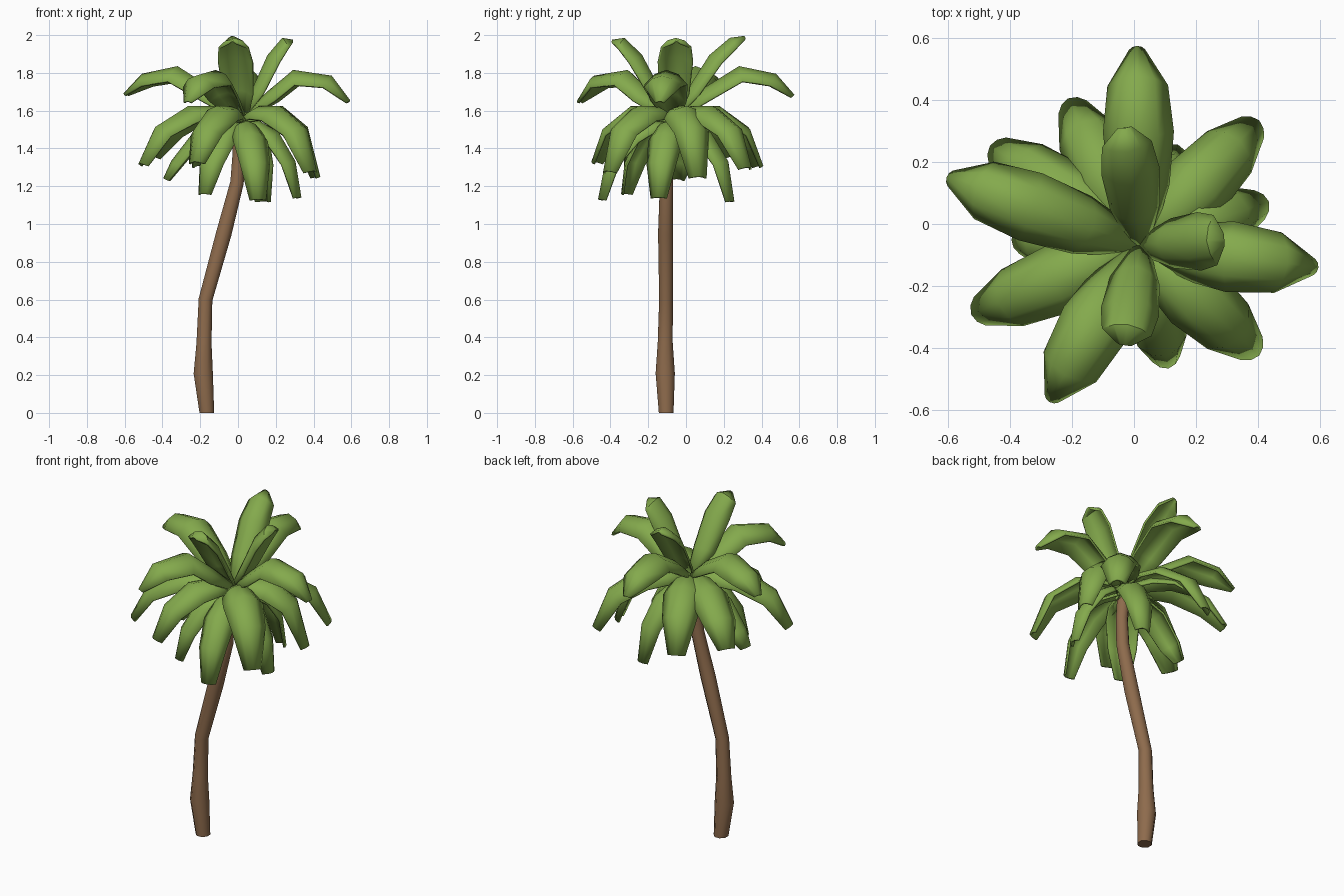
import bpy, bmesh, math
from mathutils import Vector

if "Cube" in bpy.data.objects:
    bpy.data.objects.remove(bpy.data.objects["Cube"])


def material(name, rgb):
    m = bpy.data.materials.new(name)
    m.diffuse_color = (*rgb, 1)
    m.use_nodes = True
    m.node_tree.nodes["Principled BSDF"].inputs["Base Color"].default_value = m.diffuse_color
    return m


BARK = material("brown bark", (0.27, 0.147, 0.073))
LEAF = material("leaf green", (0.23, 0.40, 0.073))


def finish(bm, name, mat, angle):
    bmesh.ops.recalc_face_normals(bm, faces=bm.faces)
    me = bpy.data.meshes.new(name)
    bm.to_mesh(me)
    bm.free()
    me.materials.append(mat)
    ob = bpy.data.objects.new(name, me)
    bpy.context.collection.objects.link(ob)
    bpy.ops.object.select_all(action='DESELECT')
    ob.select_set(True)
    bpy.context.view_layer.objects.active = ob
    bpy.ops.object.shade_smooth_by_angle(angle=math.radians(angle))
    return ob


def skin(bm, rows, closed):
    for a, b in zip(rows, rows[1:]):
        n = len(a)
        for i in range(n if closed else n - 1):
            j = (i + 1) % n
            bm.faces.new((a[i], a[j], b[j], b[i]))


# Trunk: bent tapering tube (x, y, z, radius)
path = [(-0.165, -0.105, 0, 0.042), (-0.184, -0.11, 0.21, 0.055),
        (-0.18, -0.11, 0.37, 0.043), (-0.172, -0.106, 0.6, 0.039),
        (-0.075, -0.108, 0.95, 0.043), (-0.005, -0.103, 1.22, 0.038),
        (0.004, -0.1, 1.38, 0.035), (-0.012, -0.105, 1.53, 0.037)]
bm = bmesh.new()
rings = []
for k, (x, y, z, r) in enumerate(path):
    lo, hi = path[max(k - 1, 0)], path[min(k + 1, len(path) - 1)]
    slope = 0 if k == 0 else (hi[0] - lo[0]) / (hi[2] - lo[2])
    rings.append([bm.verts.new((x + r * math.cos(a), y + r * math.sin(a),
                                z - slope * r * math.cos(a)))
                  for a in (math.tau * (i + 0.5) / 8 for i in range(8))])
skin(bm, rings, True)
bm.faces.new(rings[0])
bm.faces.new(rings[-1])
finish(bm, "trunk", BARK, 60)

# Frond: few-sided arched blade, drooping sides, short pointed end
SECTION = [(-1, 0.7), (-0.55, 0.2), (0, 0), (0.55, 0.2), (1, 0.7)]


def frond(name, tip, spine, width, blunt, z0):
    base = Vector((0.02, -0.07, z0))
    tip = Vector(tip)
    h = ((tip - base) * Vector((1, 1, 0))).normalized()
    side = h.cross(Vector((0, 0, 1)))
    # spine: (fraction of the reach, height)
    pts = [base - h * 0.01]
    for u, z in spine:
        p = base.lerp(tip, u)
        p.z = z
        pts.append(p)
    pts.append(tip)
    widths = [0.3, 0.85, 1.0, 0.85, blunt]

    bm = bmesh.new()
    rows = []
    for k, (p, w) in enumerate(zip(pts, widths)):
        t = pts[min(k + 1, 4)] - pts[max(k - 1, 0)]
        normal = side.cross(t).normalized()
        half = width / 2 * w
        rows.append([bm.verts.new(p + side * s * half - normal * d * half)
                     for s, d in SECTION])
    skin(bm, rows, False)
    ob = finish(bm, name, LEAF, 50)
    mod = ob.modifiers.new("thickness", 'SOLIDIFY')
    mod.thickness = 0.012
    mod.offset = 0


# Each tier: base height, spine, width, tip width, tips
TIERS = {
    "upright_frond": (1.56, [(0.22, 1.71), (0.52, 1.89), (0.8, 1.98)], 0.18, 0.2,
                      [(-0.03, 0.31, 1.99), (-0.03, -0.39, 1.97), (0.29, -0.05, 1.97)]),
    "high_arching_frond": (1.56, [(0.25, 1.71), (0.55, 1.83), (0.85, 1.79)], 0.22, 0.2,
                           [(-0.60, 0.15, 1.69), (0.01, 0.57, 1.68)]),
    "arching_frond": (1.56, [(0.25, 1.70), (0.48, 1.81), (0.83, 1.78)], 0.22, 0.2,
                      [(0.59, -0.14, 1.65), (-0.27, -0.57, 1.65)]),
    "drooping_frond": (1.56, [(0.25, 1.62), (0.52, 1.62), (0.84, 1.51)], 0.22, 0.42,
                       [(-0.52, -0.29, 1.32), (0.40, -0.42, 1.28), (0.40, 0.33, 1.30),
                        (-0.46, 0.25, 1.36), (-0.21, 0.40, 1.31),
                        (0.43, 0.07, 1.25), (-0.23, -0.49, 1.33)]),
    "hanging_frond": (1.53, [(0.3, 1.54), (0.62, 1.48), (0.9, 1.33)], 0.18, 0.45,
                      [(0.11, -0.46, 1.13), (-0.19, -0.33, 1.16), (0.33, -0.15, 1.14),
                       (0.14, 0.25, 1.12), (-0.39, -0.05, 1.24)]),
}
for name, (z0, spine, width, blunt, tips) in TIERS.items():
    for i, tip in enumerate(tips):
        frond(f"{name}_{i + 1}", tip, spine, width, blunt, z0)
